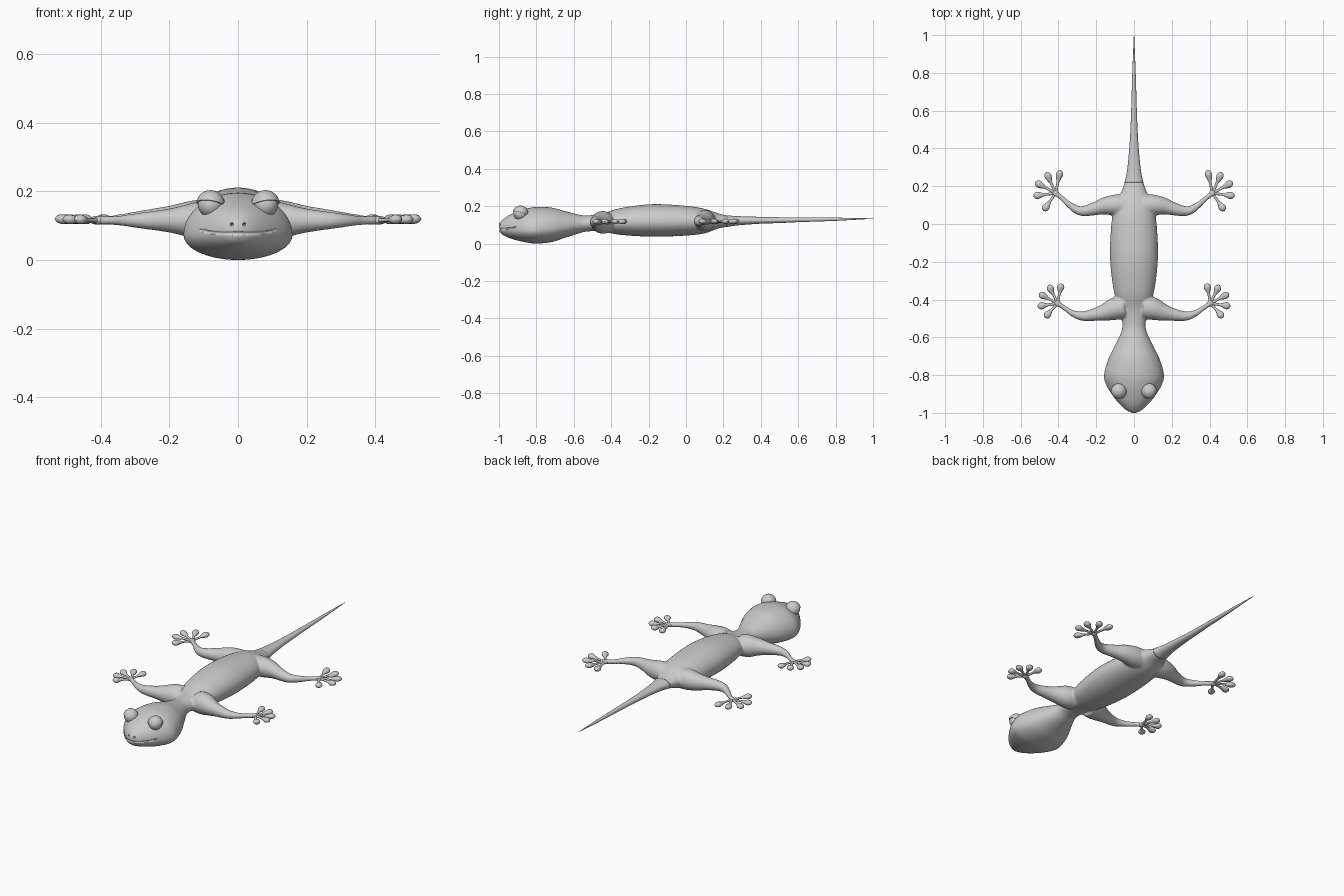
import bpy, bmesh, math
from mathutils import Vector, Matrix

if "Cube" in bpy.data.objects:
    bpy.data.objects.remove(bpy.data.objects["Cube"])


def smooth_rows(rows, sub=5):
    # Catmull-Rom through rows of numbers
    out = []
    for i in range(len(rows) - 1):
        p0, p1 = rows[max(i - 1, 0)], rows[i]
        p2, p3 = rows[i + 1], rows[min(i + 2, len(rows) - 1)]
        for k in range(sub):
            t = k / sub
            out.append([0.5 * (2 * b + (c - a) * t + (2 * a - 5 * b + 4 * c - d) * t * t
                               + (3 * b - a - 3 * c + d) * t ** 3)
                        for a, b, c, d in zip(p0, p1, p2, p3)])
    out.append(list(rows[-1]))
    return out


def loft(bm, rings):
    loops = [[bm.verts.new(p) for p in r] for r in rings]
    n = len(loops[0])
    for a, b in zip(loops, loops[1:]):
        for i in range(n):
            j = (i + 1) % n
            bm.faces.new((a[i], a[j], b[j], b[i]))
    bm.faces.new(loops[0])
    bm.faces.new(loops[-1])


def trunk(bm, rows, n=40):
    # rows: y, half width, widest z, top z, bottom z
    rings = []
    for y, w, zm, zt, zb in smooth_rows(rows):
        ring = []
        for i in range(n):
            a = 2 * math.pi * i / n
            s = math.sin(a)
            ring.append((w * math.cos(a), y, zm + s * ((zt - zm) if s > 0 else (zm - zb))))
        rings.append(ring)
    loft(bm, rings)


def tube(bm, rows, flat=1.0, n=16, sub=5):
    # rows: x, y, z, radius
    pts = smooth_rows(rows, sub)
    rings = []
    for i, (x, y, z, r) in enumerate(pts):
        a, b = pts[max(i - 1, 0)], pts[min(i + 1, len(pts) - 1)]
        side = Vector((a[1] - b[1], b[0] - a[0], 0)).normalized()
        up = Vector((0, 0, flat))
        r = max(r, 0.0008)
        rings.append([Vector((x, y, z)) + r * (side * math.cos(t) + up * math.sin(t))
                      for t in (2 * math.pi * k / n for k in range(n))])
    loft(bm, rings)


def ball(bm, c, r, scale=(1, 1, 1)):
    m = Matrix.Translation(c) @ Matrix.Diagonal((*scale, 1))
    bmesh.ops.create_uvsphere(bm, u_segments=32, v_segments=20, radius=r, matrix=m)


def finish(bm, name):
    bmesh.ops.recalc_face_normals(bm, faces=bm.faces)
    for f in bm.faces:
        f.smooth = True
    me = bpy.data.meshes.new(name)
    bm.to_mesh(me)
    bm.free()
    ob = bpy.data.objects.new(name, me)
    bpy.context.collection.objects.link(ob)
    return ob


BODY = [(-1.0, .012, .085, .105, .068), (-.985, .042, .082, .125, .05),
        (-.95, .080, .078, .150, .032), (-.9, .119, .075, .172, .016),
        (-.85, .148, .073, .188, .006), (-.8, .159, .073, .196, 0),
        (-.72, .138, .080, .193, .008), (-.65, .105, .090, .175, .03),
        (-.58, .071, .103, .157, .052), (-.53, .061, .108, .151, .065),
        (-.45, .078, .112, .160, .064), (-.35, .108, .115, .190, .047),
        (-.18, .127, .118, .211, .037), (0, .120, .118, .202, .043),
        (.1, .100, .120, .186, .055), (.17, .068, .122, .163, .08)]
TAIL = [(.22, .050, .122, .151, .090), (.28, .037, .123, .147, .098),
        (.4, .025, .124, .143, .107), (.5, .019, .125, .141, .110),
        (.6, .015, .127, .140, .115), (.8, .009, .131, .139, .122),
        (1.0, .001, .134, .135, .133)]
FRONT_LEG = [(.05, -.44, .113, .060), (.1, -.449, .114, .060), (.15, -.466, .115, .047),
             (.2, -.478, .115, .035), (.27, -.488, .115, .025), (.32, -.475, .115, .018),
             (.36, -.45, .115, .013), (.405, -.42, .115, .013)]
BACK_LEG = [(.05, .1, .122, .058), (.1, .1, .123, .056), (.15, .096, .123, .047),
            (.2, .083, .122, .036), (.26, .069, .120, .028), (.3, .074, .118, .023),
            (.34, .1, .117, .017), (.38, .135, .116, .013), (.415, .163, .116, .013)]
FRONT_TIPS = [(.384, -.314), (.452, -.322), (.503, -.368), (.511, -.436), (.472, -.496)]
BACK_TIPS = [(.39, .286), (.465, .275), (.524, .222), (.534, .148), (.48, .069)]

# head, trunk and legs fused into one skin
bm = bmesh.new()
trunk(bm, BODY + TAIL[:3])
for leg in (FRONT_LEG, BACK_LEG):
    for s in (-1, 1):
        tube(bm, [(s * x, y, z, r) for x, y, z, r in leg], n=24)
body = finish(bm, "body")

# mouth and nostril grooves
bm = bmesh.new()
half = [(.112, -.910, .088, .004), (.08, -.951, .081, .005), (.042, -.986, .078, .005)]
tube(bm, [(-x, y, z, r) for x, y, z, r in half] + [(0, -1.0, .078, .005)] + half[::-1], n=8)
for s in (-1, 1):
    ball(bm, (s * .018, -.99, .104), .0045, (1, 5, 1))
cutter = finish(bm, "mouth_cutter")
cutter.hide_render = True
cutter.hide_viewport = True

m = body.modifiers.new("fuse", 'REMESH')
m.mode = 'VOXEL'
m.voxel_size = .006
m.use_smooth_shade = True
m = body.modifiers.new("soften", 'SMOOTH')
m.factor = .5
m.iterations = 6
m = body.modifiers.new("mouth", 'BOOLEAN')
m.operation = 'DIFFERENCE'
m.solver = 'EXACT'
m.object = cutter

# tail
bm = bmesh.new()
trunk(bm, TAIL, 24)
finish(bm, "tail")

# toes with teardrop pads
TOE = [(0, .009), (.3, .007), (.5, .008), (.65, .014), (.8, .019), (.93, .014), (1, .001)]
for name, palm, tips in (("front", (.405, -.42, .115), FRONT_TIPS),
                         ("back", (.415, .163, .116), BACK_TIPS)):
    for s, side in ((1, "left"), (-1, "right")):
        bm = bmesh.new()
        for tx, ty in tips:
            tube(bm, [(s * (palm[0] + (tx - palm[0]) * t), palm[1] + (ty - palm[1]) * t,
                       palm[2] + .004 * t, r) for t, r in TOE], flat=.75, n=14, sub=4)
        ball(bm, (s * palm[0], palm[1], palm[2]), .017, (1, 1, .7))
        finish(bm, f"{name}_{side}_foot")

# eyeballs and drooping upper lids
for s, side in ((1, "left"), (-1, "right")):
    c = Vector((s * .08, -.885, .162))
    bm = bmesh.new()
    ball(bm, c, .037)
    finish(bm, f"{side}_eye")
    bm = bmesh.new()
    ball(bm, c, .0415)
    cut = bmesh.ops.bisect_plane(bm, geom=bm.verts[:] + bm.edges[:] + bm.faces[:],
                                 plane_co=c, plane_no=(-s * .15, .3, 1), clear_inner=True)
    rim = [e for e in cut["geom_cut"] if isinstance(e, bmesh.types.BMEdge)]
    bmesh.ops.edgeloop_fill(bm, edges=rim)
    lid = finish(bm, f"{side}_eyelid")
    bpy.ops.object.select_all(action='DESELECT')
    lid.select_set(True)
    bpy.context.view_layer.objects.active = lid
    bpy.ops.object.shade_smooth_by_angle(angle=math.radians(40))
